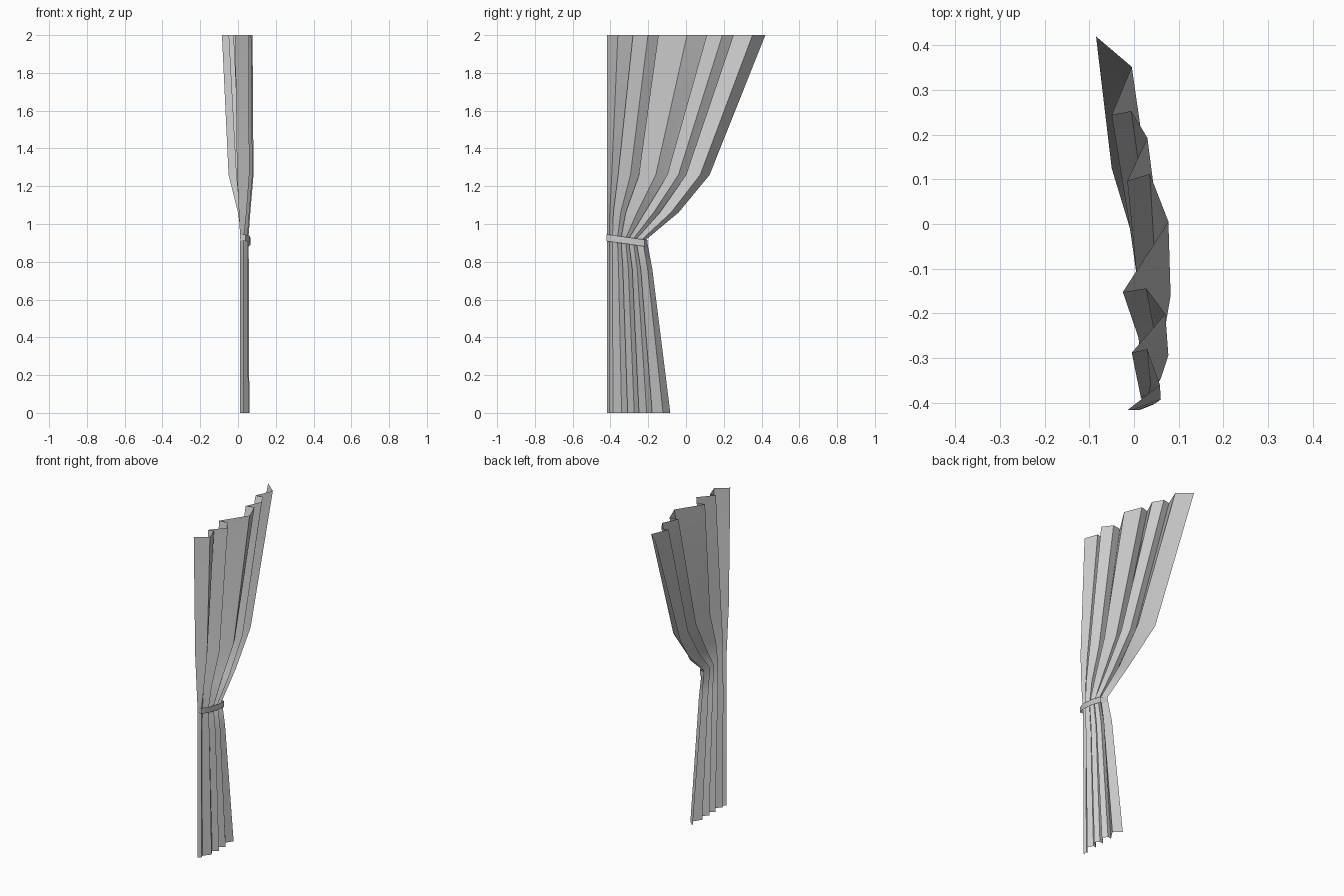
import bpy, math


def sheet(name, rows, angle):
    """Loft equal-length rows of points into an open cloth surface."""
    n = len(rows[0])
    verts = [p for row in rows for p in row]
    faces = [(r * n + i, r * n + i + 1, (r + 1) * n + i + 1, (r + 1) * n + i)
             for r in range(len(rows) - 1) for i in range(n - 1)]
    me = bpy.data.meshes.new(name)
    me.from_pydata(verts, [], faces)
    ob = bpy.data.objects.new(name, me)
    bpy.context.collection.objects.link(ob)
    bpy.context.view_layer.objects.active = ob
    ob.select_set(True)
    bpy.ops.object.shade_smooth_by_angle(angle=math.radians(angle))
    ob.select_set(False)
    return ob


# Each level: height, fold lines in y, valley depths in x, ridge heights in x
levels = [
    (0.00, (-.417, -.387, -.31, -.25, -.18, -.083),
     (.01, .015, .015, .015, .015, .012), (.03, .055, .06, .06, .055)),
    (0.76, (-.417, -.39, -.335, -.285, -.24, -.178),
     (.01, .015, .015, .015, .015, .012), (.03, .052, .058, .058, .052)),
    (0.92, (-.417, -.39, -.345, -.305, -.265, -.208),
     (.012, .02, .02, .02, .02, .02), (.03, .05, .055, .055, .05)),
    (1.06, (-.417, -.385, -.32, -.22, -.14, -.04),
     (.005, .015, .018, .018, .01, .0), (.045, .06, .065, .06, .04)),
    (1.26, (-.417, -.36, -.25, -.10, .0, .125),
     (-.005, .01, .01, .005, -.01, -.05), (.06, .077, .082, .06, .035)),
    (2.00, (-.417, -.283, -.147, .107, .25, .42),
     (-.015, -.005, -.025, -.015, -.05, -.085), (.058, .07, .077, .03, -.005)),
]

# Saw-tooth pleats: valley, gentle rise to the ridge, short return under the edge
rows = []
for z, ys, valley, ridge in levels:
    row = [(valley[0], ys[0], z)]
    for i in range(5):
        w = ys[i + 1] - ys[i]
        v, p = valley[i + 1], ridge[i]
        row.append((p, ys[i] + w * (.6 if i else .42), z))
        if i < 4:
            row.append((v + (p - v) * .55, ys[i + 1] + w * .02, z))
            row.append((v, ys[i + 1] - w * .04, z))
    row.append((valley[5], ys[5], z))
    rows.append(row)
sheet("curtain", rows, 50)

# Tieback band wrapped across the gathered waist
path = [(.012, -.418), (.04, -.42), (.06, -.37), (.066, -.29), (.058, -.22), (.02, -.205)]
band = [[(x, y, .927 + dz - .14 * (y + .418)) for x, y in path] for dz in (-.018, .018)]
sheet("tieback", band, 50)
